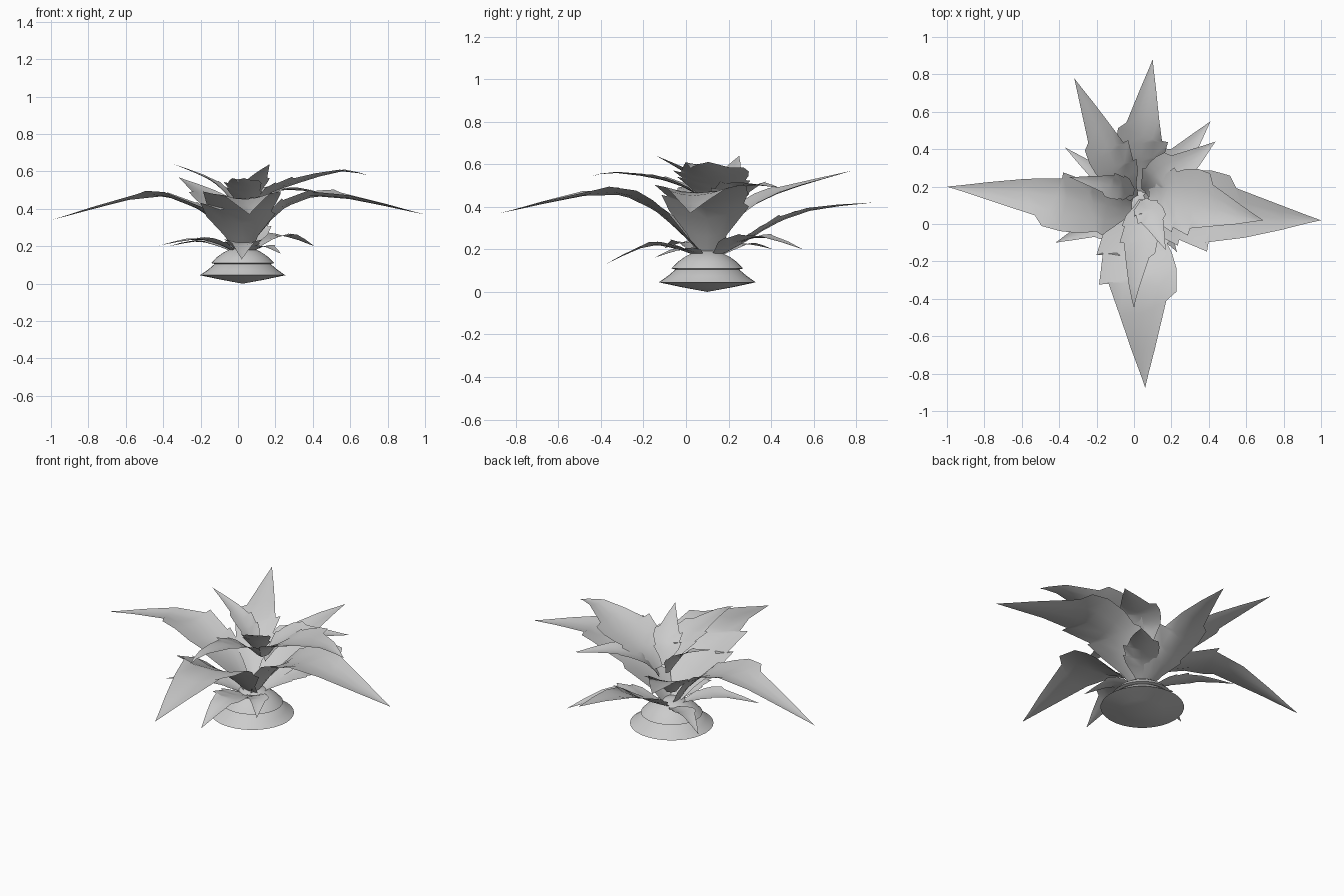
import bpy, bmesh, math
from mathutils import Vector

if "Cube" in bpy.data.objects:
    bpy.data.objects.remove(bpy.data.objects["Cube"])

Z = Vector((0, 0, 1))

# Leaf outline: (spine position, edge position, width factor); steps make the barbs
OUTLINE_R = [(0, 0, .22), (.1, .1, .45), (.2, .22, .85), (.28, .32, 1.0), (.32, .31, .84),
             (.42, .46, 1.0), (.47, .45, .78), (.62, .62, .55), (.8, .8, .3), (.93, .93, .1), (1, 1, 0)]
OUTLINE_L = [(0, 0, .22), (.1, .1, .42), (.2, .24, .9), (.28, .265, .8), (.32, .33, .92),
             (.42, .42, 1.0), (.47, .52, .95), (.62, .56, .66), (.8, .8, .3), (.93, .93, .1), (1, 1, 0)]


def smooth_path(pts):
    """Return a function giving point and tangent along a Catmull-Rom path."""
    p = [Vector(q) for q in pts]
    p = [2 * p[0] - p[1]] + p + [2 * p[-1] - p[-2]]
    dense = []
    for i in range(1, len(p) - 2):
        a, b, c, d = p[i - 1:i + 3]
        for k in range(12):
            t = k / 12
            dense.append(0.5 * (2 * b + (c - a) * t + (2 * a - 5 * b + 4 * c - d) * t * t
                                + (3 * b - a - 3 * c + d) * t ** 3))
    dense.append(p[-2])
    s = [0]
    for a, b in zip(dense, dense[1:]):
        s.append(s[-1] + (b - a).length)

    def at(t):
        goal = t * s[-1]
        i = 0
        while i < len(s) - 2 and s[i + 1] < goal:
            i += 1
        f = (goal - s[i]) / (s[i + 1] - s[i])
        return dense[i].lerp(dense[i + 1], f), (dense[i + 1] - dense[i]).normalized()
    return at


def leaf(name, pts, right, left, cup=.18):
    at = smooth_path(pts)
    bm = bmesh.new()
    rows = []
    for r, l in zip(OUTLINE_R, OUTLINE_L):
        row = []
        for frac, side in ((-1, l), (-.5, l), (0, r), (.5, r), (1, r)):
            t = r[0] + (side[1] - r[0]) * abs(frac)
            pos, tan = at(t)
            across = tan.cross(Z).normalized()
            up = across.cross(tan)
            w = side[2] * (right if frac >= 0 else left)
            row.append(bm.verts.new(pos + across * w * frac + up * w * cup * frac * frac))
        rows.append(row)
    for a, b in zip(rows, rows[1:]):
        for j in range(4):
            bm.faces.new((a[j], a[j + 1], b[j + 1], b[j]))
    bmesh.ops.remove_doubles(bm, verts=bm.verts, dist=1e-4)
    finish(name, bm)


def finish(name, bm):
    me = bpy.data.meshes.new(name)
    bm.to_mesh(me)
    bm.free()
    ob = bpy.data.objects.new(name, me)
    bpy.context.collection.objects.link(ob)
    bpy.ops.object.select_all(action='DESELECT')
    ob.select_set(True)
    bpy.context.view_layer.objects.active = ob
    bpy.ops.object.shade_smooth_by_angle(angle=math.radians(40))


def lathe(name, profile, x, y, n=32):
    bm = bmesh.new()
    vs = [bm.verts.new((x + r, y, z)) for r, z in profile]
    es = [bm.edges.new(e) for e in zip(vs, vs[1:])]
    bmesh.ops.spin(bm, geom=vs + es, cent=(x, y, 0), axis=Z, angle=2 * math.pi, steps=n)
    bmesh.ops.remove_doubles(bm, verts=bm.verts, dist=1e-4)
    bmesh.ops.recalc_face_normals(bm, faces=bm.faces)
    finish(name, bm)


# Bulb: flared lower dish and domed upper scale
lathe("bulb_dish", [(0, 0), (.12, .022), (.228, .045), (.185, .075), (.15, .105), (.1, .12)], .025, .1)
lathe("bulb_dome", [(.13, .10), (.168, .11), (.14, .14), (.105, .165), (.06, .188), (0, .2)], .025, .1)

# Large leaves arching out to the four sides
leaf("large_leaf_left", [(0, .1, .17), (-.1, .1, .31), (-.24, .11, .41), (-.48, .16, .465), (-1, .2, .34)], .13, .18)
leaf("large_leaf_right", [(.05, .1, .17), (.15, .1, .31), (.28, .09, .42), (.5, .05, .465), (1, .02, .37)], .21, .22)
leaf("large_leaf_front", [(.03, .08, .17), (.02, -.04, .29), (.02, -.18, .4), (.04, -.4, .46), (.06, -.875, .37)], .22, .2)
leaf("large_leaf_back", [(.03, .14, .16), (.04, .27, .23), (.04, .42, .32), (.06, .6, .385), (.1, .88, .42)], .14, .14)

# Upper leaves
leaf("upper_leaf_back_left", [(0, .14, .25), (-.07, .24, .36), (-.15, .42, .46), (-.32, .78, .57)], .12, .12)
leaf("upper_leaf_right", [(.08, .15, .38), (.15, .14, .47), (.3, .11, .53), (.55, .05, .6), (.69, .02, .58)], .17, .19)
leaf("upper_leaf_back_right", [(.06, .17, .34), (.12, .22, .45), (.23, .29, .5), (.435, .44, .49)], .13, .12)
leaf("upper_leaf_front", [(.05, .13, .38), (.04, .03, .47), (.02, -.13, .53), (0, -.35, .56), (0, -.45, .54)], .1, .1)

# Crown leaves at the top
leaf("crown_leaf_left", [(.0, .17, .38), (-.06, .19, .48), (-.16, .215, .56), (-.345, .25, .64)], .07, .07)
leaf("crown_leaf_front", [(.05, .13, .4), (.07, .08, .49), (.11, .0, .56), (.17, -.14, .64)], .08, .08)

# Low leaves close to the bulb
leaf("low_leaf_left", [(0, .08, .16), (-.1, .04, .21), (-.23, -.02, .235), (-.42, -.1, .205)], .08, .08)
leaf("low_leaf_back_left", [(0, .14, .16), (-.1, .21, .2), (-.22, .29, .225), (-.37, .41, .2)], .06, .06)
leaf("low_leaf_back_right", [(.05, .13, .16), (.14, .23, .23), (.26, .37, .255), (.41, .55, .2)], .1, .1)
leaf("low_leaf_front", [(.03, .07, .16), (.03, -.04, .2), (.025, -.18, .215), (.02, -.38, .13)], .1, .1)
leaf("low_leaf_front_right", [(.05, .08, .16), (.1, .03, .19), (.16, -.04, .195), (.23, -.15, .16)], .06, .06)
